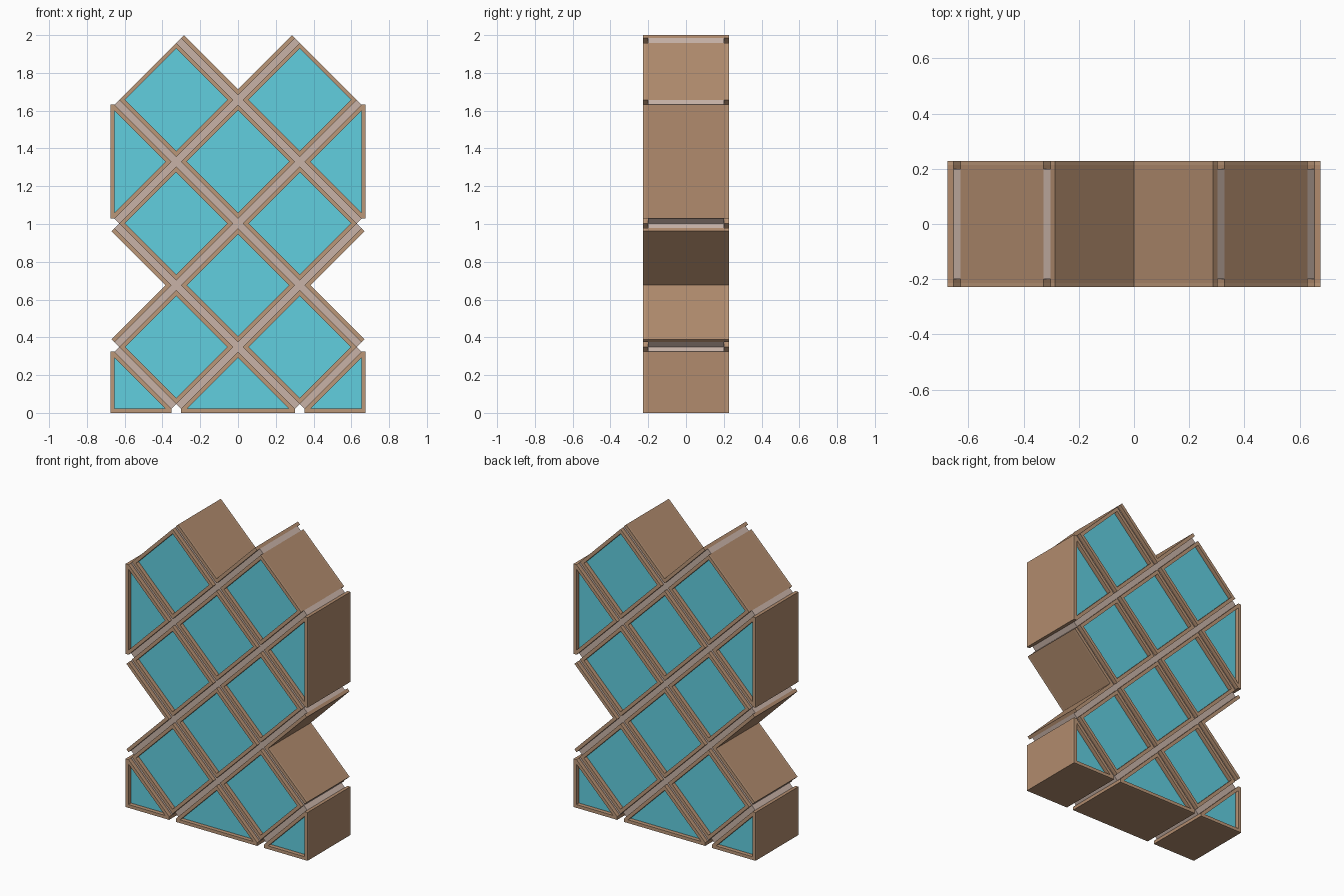
import bpy, bmesh, math

if "Cube" in bpy.data.objects:
    bpy.data.objects.remove(bpy.data.objects["Cube"])

P = 0.327        # half-diagonal grid pitch
R = 0.302        # half diagonal of one box, outside
T = 0.022        # board thickness
RI = R - T * math.sqrt(2)
DEPTH, BAND, INSET = 0.2275, 0.214, 0.2
DIRS = [(1, 0), (0, 1), (-1, 0), (0, -1)]


def material(name, rgb):
    m = bpy.data.materials.new(name)
    m.diffuse_color = (*rgb, 1)
    m.use_nodes = True
    m.node_tree.nodes["Principled BSDF"].inputs["Base Color"].default_value = m.diffuse_color
    return m


WOOD = material("wood", (0.44, 0.26, 0.155))
EDGE = material("wood_edge", (0.50, 0.31, 0.19))
PALE = material("pale_wood", (0.58, 0.45, 0.39))
CYAN = material("cyan_panel", (0.12, 0.62, 0.74))


def build(name, profiles, rings, mats, banded=False):
    """Extrude x-z profiles along y through the given ring positions."""
    bm = bmesh.new()
    for pts in profiles:
        loops = [[bm.verts.new((x, y, z)) for x, z in pts] for y in rings]
        n = len(pts)
        for r in range(len(rings) - 1):
            for i in range(n):
                j = (i + 1) % n
                f = bm.faces.new((loops[r][i], loops[r][j], loops[r + 1][j], loops[r + 1][i]))
                f.material_index = 1 if banded and r != 1 else 0
        for lp in (loops[0], loops[-1]):
            bm.faces.new(lp).material_index = 1 if banded else 0
    bmesh.ops.recalc_face_normals(bm, faces=bm.faces)
    me = bpy.data.meshes.new(name)
    bm.to_mesh(me)
    bm.free()
    for m in mats:
        me.materials.append(m)
    ob = bpy.data.objects.new(name, me)
    bpy.context.collection.objects.link(ob)


def boards(name, profiles):
    build(name, profiles, [-DEPTH, -BAND, BAND, DEPTH], [WOOD, EDGE], True)


def centre(i, j):
    return i * P, T + j * P


def corner(c, k, r):
    d = DIRS[k % 4]
    return c[0] + d[0] * r, c[1] + d[1] * r


def box(x0, x1, z0, z1):
    return [(x0, z0), (x1, z0), (x1, z1), (x0, z1)]


def walls(c, sides):
    return [[corner(c, k, R), corner(c, k + 1, R), corner(c, k + 1, RI), corner(c, k, RI)]
            for k in sides]


# grid cells: (column, row) -> sloping sides present
closed = {(s * 1, j): [0, 1, 2, 3] for s in (-1, 1) for j in (1, 3, 5)}
closed.update({(0, 2): [0, 1, 2, 3], (0, 4): [0, 1, 2, 3], (0, 0): [0, 1],
               (2, 4): [1, 2], (-2, 4): [3, 4], (2, 0): [1], (-2, 0): [0]})
opened = {(0, 6): [2, 3], (2, 2): [1, 2], (-2, 2): [3, 4]}

# closed boxes with their front and back panels
for (i, j), sides in closed.items():
    c = centre(i, j)
    prof = walls(c, sides)
    if j == 0:                                   # floor board
        prof.append(box(-R, R, 0, T) if i == 0 else
                    box(*sorted((math.copysign(2 * P - R, i), math.copysign(2 * P, i))), 0, T))
    if abs(i) == 2:                              # upright side board
        x = sorted((c[0], c[0] + math.copysign(T, i)))
        prof.append(box(*x, c[1] - (R if j else T), c[1] + R))
    boards("box_frame", prof)
    n = len(sides)
    infill = [corner(c, sides[0] + k, RI) for k in range(4 if n == 4 else n + 1)]
    if n == 1:
        infill.append(c)
    build("front_panel", [infill], [-INSET, -INSET + 0.012], [CYAN])
    build("back_panel", [infill], [INSET - 0.012, INSET], [CYAN])

# open V-shaped boards with square-cut ends
for ij, (a, b) in opened.items():
    c = centre(*ij)
    mid = DIRS[b % 4]
    h = T / math.sqrt(2)
    prof = []
    for k in (a, a + 2):
        end, d = corner(c, k, R), DIRS[k % 4]
        tip = (end[0] - h * (d[0] + mid[0]), end[1] - h * (d[1] + mid[1]))
        prof.append([end, corner(c, b, R), corner(c, b, RI), tip])
    boards("open_v_boards", prof)

# recessed spacer strips between neighbouring boxes
cells = list(closed) + list(opened)
strips = []
for (i, j) in cells:
    for di in (-1, 1):
        if (i + di, j + 1) in cells:
            a, b = centre(i, j), centre(i + di, j + 1)
            strips.append([(a[0] + di * R, a[1]), (a[0], a[1] + R),
                           (b[0] - di * R, b[1]), (b[0], b[1] - R)])
build("spacer_strips", strips, [-INSET, INSET], [PALE])

# spacer crossings
nodes = [(0, 1), (0, 3), (0, 5), (1, 2), (-1, 2), (1, 4), (-1, 4)]
build("spacer_crossings", [[corner(centre(*n), k, P - R) for k in range(4)] for n in nodes],
      [-INSET, INSET], [PALE])
